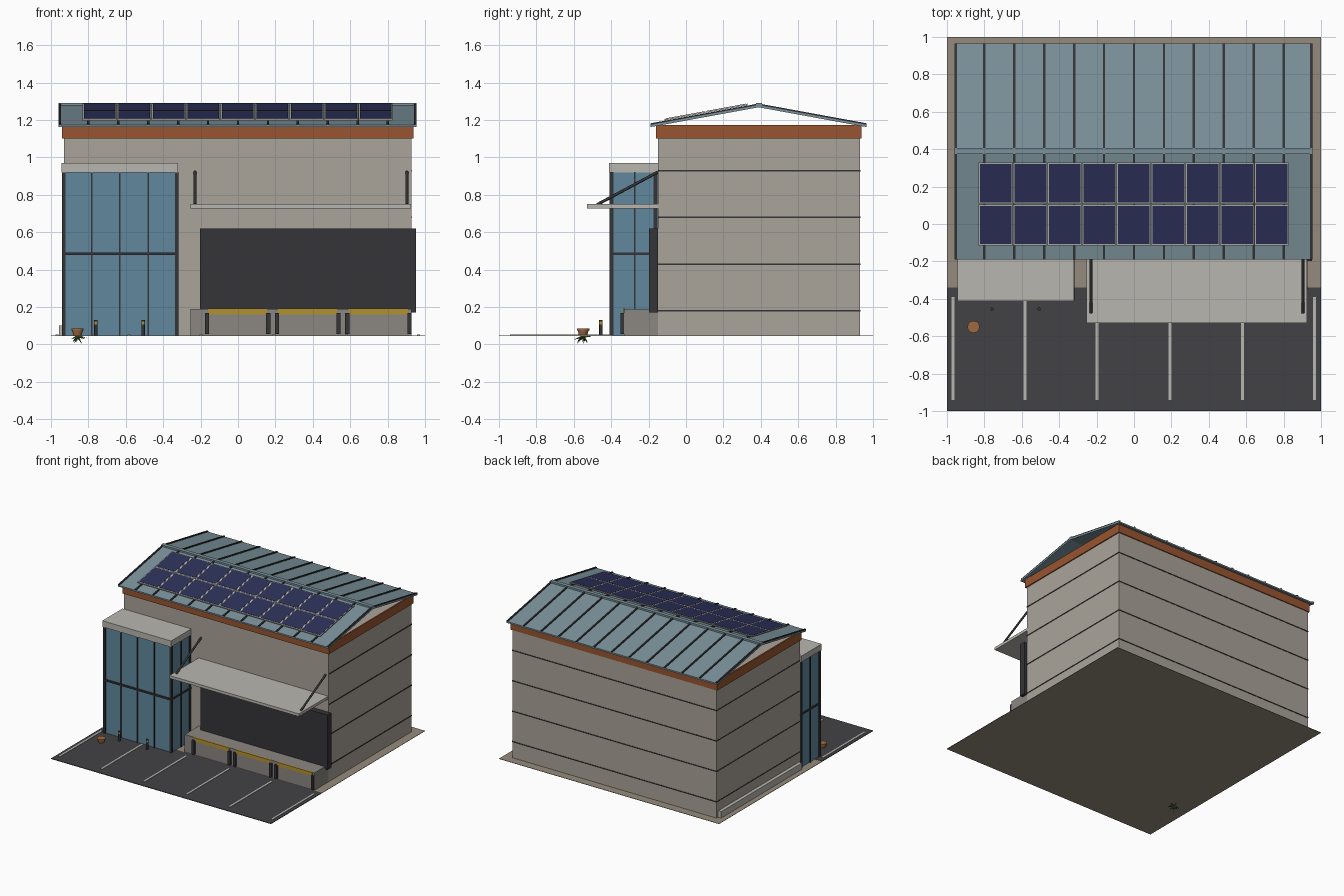
import bpy, bmesh, math, random
from mathutils import Vector, Matrix

if "Cube" in bpy.data.objects:
    bpy.data.objects.remove(bpy.data.objects["Cube"])

random.seed(3)


def mat(name, r, g, b):
    m = bpy.data.materials.new(name)
    m.diffuse_color = (r, g, b, 1)
    m.use_nodes = True
    m.node_tree.nodes["Principled BSDF"].inputs["Base Color"].default_value = m.diffuse_color
    return m


WALL = mat("concrete", .40, .37, .32)
PAVE = mat("paving", .30, .26, .20)
ASPH = mat("asphalt", .055, .055, .06)
PALE = mat("pale_grey", .48, .47, .43)
DOCK = mat("dock_grey", .26, .24, .22)
GLASS = mat("glass", .12, .25, .34)
DARK = mat("dark_metal", .035, .035, .04)
ROOF = mat("blue_roof", .20, .29, .33)
BAND = mat("rust_band", .32, .09, .03)
CELL = mat("solar_cell", .025, .03, .10)
GOLD = mat("yellow", .45, .28, .03)
GREEN = mat("leaf", .06, .15, .03)
POT = mat("terracotta", .35, .14, .05)

RIDGE_Y, RIDGE_Z, SLOPE = .388, 1.28, .183


def finish(name, bm, m):
    me = bpy.data.meshes.new(name)
    bm.to_mesh(me)
    bm.free()
    me.materials.append(m)
    ob = bpy.data.objects.new(name, me)
    bpy.context.collection.objects.link(ob)
    return ob


def boxes(name, m, *bounds, sloped=False):
    """Boxes given as (x0, x1, y0, y1, z0, z1); sloped ones follow the roof pitch."""
    bm = bmesh.new()
    for x0, x1, y0, y1, z0, z1 in bounds:
        t = Matrix.Translation(((x0 + x1) / 2, (y0 + y1) / 2, (z0 + z1) / 2))
        s = Matrix.Diagonal((x1 - x0, y1 - y0, z1 - z0, 1))
        bmesh.ops.create_cube(bm, size=1, matrix=t @ s)
    if sloped:
        for v in bm.verts:
            v.co.z += RIDGE_Z - SLOPE * abs(v.co.y - RIDGE_Y)
    return finish(name, bm, m)


def tube(name, m, a, b, r1, r2=None, n=12):
    a, b = Vector(a), Vector(b)
    bm = bmesh.new()
    rot = (b - a).to_track_quat('Z', 'Y').to_matrix().to_4x4()
    bmesh.ops.create_cone(bm, cap_ends=True, segments=n, radius1=r1,
                          radius2=r1 if r2 is None else r2, depth=(b - a).length,
                          matrix=Matrix.Translation((a + b) / 2) @ rot)
    ob = finish(name, bm, m)
    ob.data.shade_smooth()
    ob.data.set_sharp_from_angle(angle=math.radians(40))
    return ob


# Ground
boxes("paving_slab", PAVE, (-1, 1, -1, 1, .044, .047))
boxes("parking_asphalt", ASPH, (-1, 1, -1, -.34, .047, .049))
boxes("parking_lines", PALE, *[(x - .008, x + .008, -.94, -.39, .049, .052)
                               for x in (-.967, -.583, -.197, .193, .58, .965)])

# Main hall with thin panel joints on sides and back
boxes("main_walls", WALL, (-.93, .928, -.15, .93, .047, 1.165))
boxes("wall_joints", DARK, *[b for z in (.18, .43, .68, .93) for b in (
    (-.932, -.928, -.15, .932, z - .004, z + .004),
    (.926, .931, -.15, .932, z - .004, z + .004),
    (-.93, .93, .928, .933, z - .004, z + .004))])
boxes("rust_band", BAND,
      (-.94, .937, -.16, -.148, 1.10, 1.172), (-.94, .937, .925, .938, 1.10, 1.172),
      (-.94, -.928, -.15, .93, 1.10, 1.172), (.925, .937, -.15, .93, 1.10, 1.172))
boxes("side_curb", PALE, (-.957, -.93, -.14, .91, .047, .10))

# Gable roof: thin sheets, standing seams, ridge cap
E0, E1 = -.19, .966
boxes("roof_sheets", ROOF, (-.96, .955, E0, RIDGE_Y, -.012, 0),
      (-.96, .955, RIDGE_Y, E1, -.012, 0), sloped=True)
seam_x = [-.952] + [-.80 + .16 * i for i in range(11)] + [.948]
boxes("roof_seams", DARK, *[b for x in seam_x for b in (
    (x - .006, x + .006, E0, RIDGE_Y, 0, .008),
    (x - .006, x + .006, RIDGE_Y, E1, 0, .008))], sloped=True)
boxes("ridge_cap", ROOF, (-.96, .955, .374, .405, 1.276, 1.291))

# Solar array on the front slope
PX, PW = -.831, 1.66 / 9
rows = ((-.115, .105), (.108, .33))
boxes("solar_frames", PALE, *[(PX + i * PW, PX + (i + 1) * PW - .002, y0, y1, .010, .018)
                              for i in range(9) for y0, y1 in rows], sloped=True)
boxes("solar_cells", CELL, *[(PX + i * PW + .007, PX + (i + 1) * PW - .008,
                              y0 + .008, y1 - .008, .015, .0195)
                             for i in range(9) for y0, y1 in rows], sloped=True)

# Glazed entrance tower
boxes("entrance_glass", GLASS, (-.932, -.326, -.40, -.15, .047, .922))
post_x = [-.931, -.782, -.631, -.480, -.327]
bars = [(x - w, x + w, -.408, -.398, .047, .922)
        for x, w in zip(post_x, (.009, .004, .004, .004, .009))]
bars.append((-.94, -.32, -.409, -.398, .478, .492))
for x in (-.932, -.326):
    bars += [(x - .007, x + .007, y - w, y + w, .047, .922)
             for y, w in ((-.397, .010), (-.275, .004), (-.163, .010))]
    bars.append((x - .007, x + .007, -.40, -.15, .478, .492))
boxes("entrance_mullions", DARK, *bars)
boxes("entrance_cap", PALE, (-.945, -.32, -.412, -.15, .92, .97))

# Canopy and its tie rods
boxes("canopy", PALE, (-.253, .925, -.53, -.15, .727, .75))
for x in (-.23, .903):
    tube("canopy_rod", DARK, (x, -.475, .748), (x, -.15, .922), .008)

# Shutter, loading dock, yellow edges, bumpers
boxes("dock_shutter", DARK, (-.203, .953, -.198, -.15, .17, .62))
boxes("loading_dock", DOCK, (-.253, .928, -.332, -.15, .047, .19))
bays = ((-.16, .155), (.215, .53), (.59, .91))
boxes("dock_edges", GOLD, *[(a, b, -.338, -.325, .16, .191) for a, b in bays])
boxes("dock_bumpers", DARK, *[(x - .011, x + .011, -.349, -.33, .055, .168)
                              for a, b in bays for x in (a - .006, b + .007)])

# Bollards
for x in (-.76, -.507):
    tube("bollard", DARK, (x, -.455, .047), (x, -.455, .13), .009)
    tube("bollard_band", GOLD, (x, -.455, .108), (x, -.455, .123), .0098)

# Planter with drooping leaves
C = Vector((-.858, -.55, .048))
tube("planter_pot", POT, C, C + Vector((0, 0, .027)), .022, .029)
tube("planter_rim", POT, C + Vector((0, 0, .027)), C + Vector((0, 0, .036)), .033)
for i in range(14):
    a = i * 2.4
    d = .025 + .027 * (i % 3) / 2
    z = 0 if i == 0 else random.uniform(.003, .042)
    tip = Vector((C.x + d * math.cos(a), C.y + d * math.sin(a), z))
    tube("planter_leaf", GREEN, C - Vector((0, 0, .004)), tip, .007, 0, 5)
